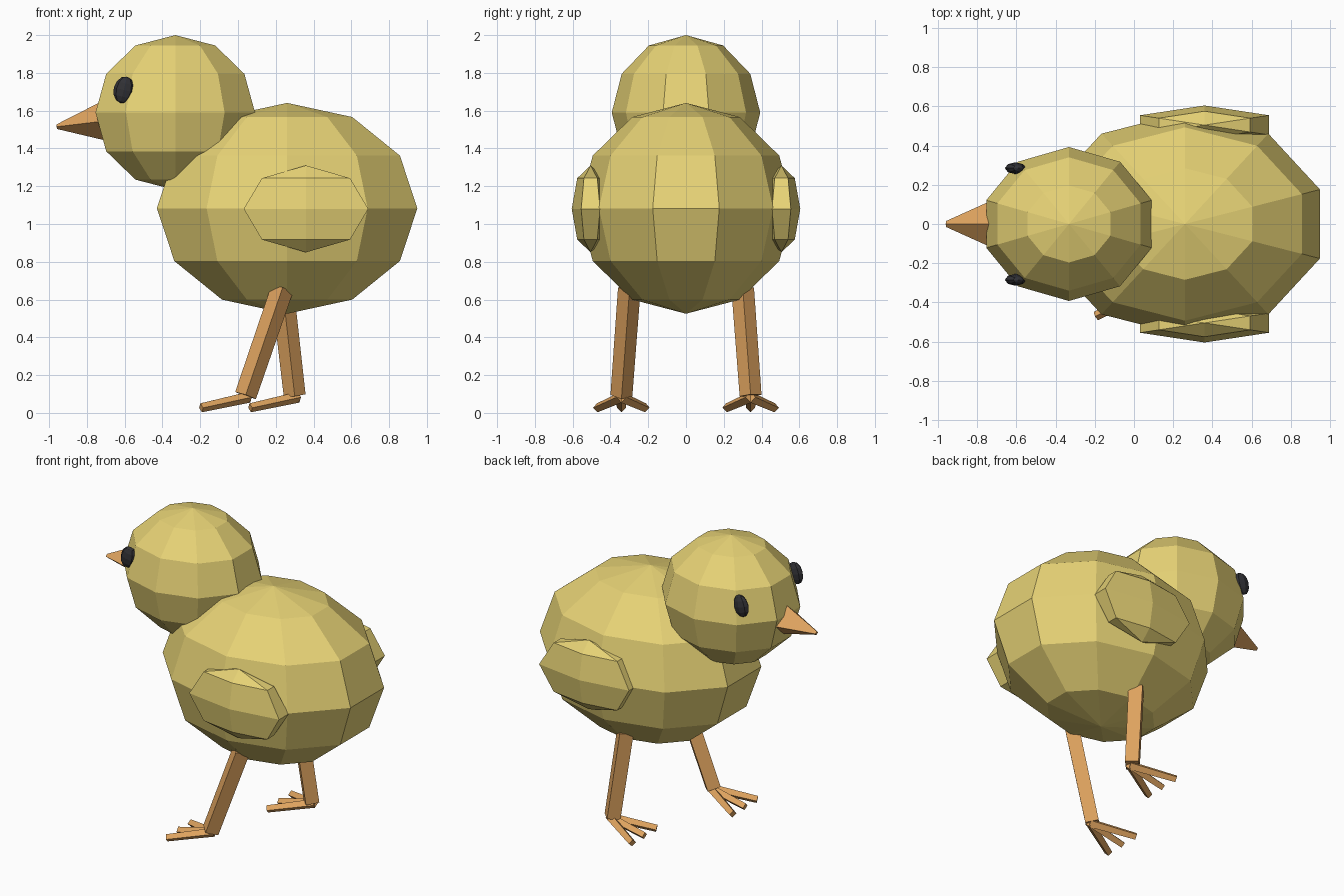
import bpy, bmesh
from math import atan2, pi, radians
from mathutils import Vector, Matrix

if "Cube" in bpy.data.objects:
    bpy.data.objects.remove(bpy.data.objects["Cube"])


def material(name, rgb):
    m = bpy.data.materials.new(name)
    m.diffuse_color = (*rgb, 1)
    m.use_nodes = True
    m.node_tree.nodes["Principled BSDF"].inputs["Base Color"].default_value = m.diffuse_color
    return m


DOWN = material("yellow_down", (0.80, 0.65, 0.18))
HORN = material("orange_horn", (0.74, 0.37, 0.115))
DARK = material("dark_eye", (0.03, 0.03, 0.035))


def finish(bm, name, mat):
    bmesh.ops.recalc_face_normals(bm, faces=bm.faces[:])
    mesh = bpy.data.meshes.new(name)
    bm.to_mesh(mesh)
    bm.free()
    mesh.materials.append(mat)
    ob = bpy.data.objects.new(name, mesh)
    bpy.context.collection.objects.link(ob)
    return ob


def ellipsoid(name, centre, radii, segments, rings, mat, tilt=0):
    """Flat-shaded sphere whose meridians include the +y direction."""
    bm = bmesh.new()
    bmesh.ops.create_uvsphere(bm, u_segments=segments, v_segments=rings, radius=1)
    v = next(v for v in bm.verts if v.co.xy.length > 0.1)
    turn = Matrix.Rotation(pi / 2 - atan2(v.co.y, v.co.x), 4, 'Z')
    bm.transform(Matrix.Translation(centre) @ Matrix.Rotation(tilt, 4, 'Y')
                 @ Matrix.Diagonal((*radii, 1)) @ turn)
    return finish(bm, name, mat)


def rod(name, a, b, r1, r2, ref):
    """Tapered four-sided rod; r1 and r2 are (along ref, across) radii."""
    a, b, ref = Vector(a), Vector(b), Vector(ref)
    d = (b - a).normalized()
    u = (ref - d * ref.dot(d)).normalized()
    w = d.cross(u)
    bm = bmesh.new()
    ends = []
    for p, (ru, rw) in ((a, r1), (b, r2)):
        ends.append([bm.verts.new(p + o) for o in (u * ru, w * rw, -u * ru, -w * rw)])
    for i in range(4):
        j = (i + 1) % 4
        bm.faces.new((ends[0][i], ends[0][j], ends[1][j], ends[1][i]))
    for e in ends:
        bm.faces.new(e)
    return finish(bm, name, HORN)


# Body and head
ellipsoid("body", (0.26, 0, 1.083), (0.725, 0.57, 0.558), 10, 6, DOWN)
ellipsoid("head", (-0.332, 0, 1.59), (0.444, 0.393, 0.41), 10, 6, DOWN)

# Beak
rod("beak", (-0.66, 0, 1.551), (-0.96, 0, 1.515), (0.123, 0.15), (0.012, 0.015), (0, 0, 1))

# Paired parts: the left and right legs are at different points of a stride
for side, label, ankle_x in ((-1, "near", 0.04), (1, "far", 0.30)):
    ellipsoid(label + "_wing", (0.36, side * 0.505, 1.08), (0.381, 0.10, 0.23), 6, 4, DOWN)
    ellipsoid(label + "_eye", (-0.605, side * 0.285, 1.71), (0.054, 0.03, 0.072),
              8, 6, DARK, radians(14))
    y = side * 0.342
    rod(label + "_leg", (0.235, side * 0.30, 0.66), (ankle_x, y, 0.092),
        (0.06, 0.06), (0.058, 0.058), (0, 1, 0))
    # Three splayed toes
    for toe, dy in (("outer", side * 0.128), ("middle", 0), ("inner", -side * 0.128)):
        rod(f"{label}_{toe}_toe", (ankle_x + 0.02, y, 0.083), (ankle_x - 0.235, y + dy, 0.027),
            (0.029, 0.029), (0.024, 0.024), (0, 0, 1))
